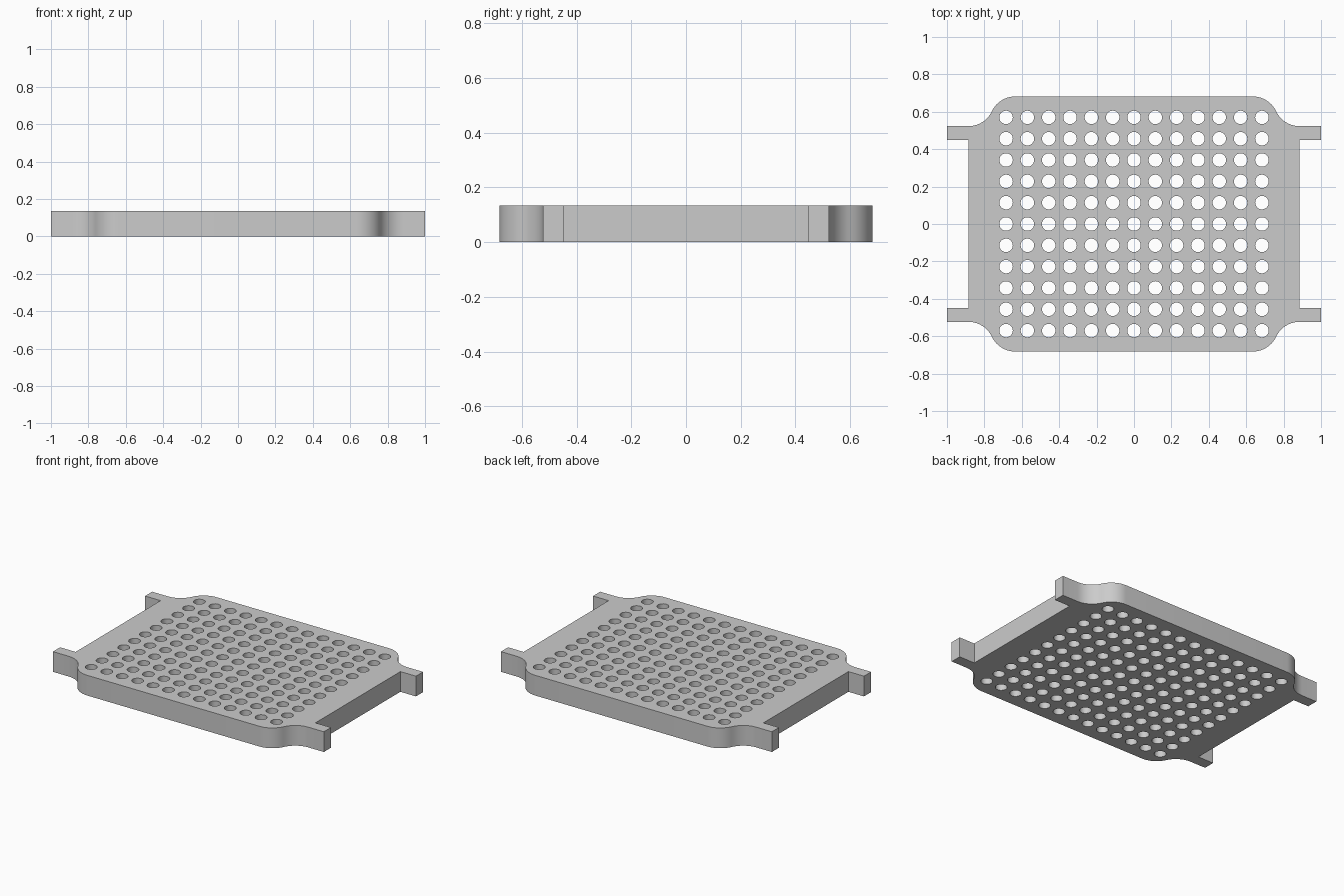
import bpy, bmesh
from math import sin, cos, radians, pi

if "Cube" in bpy.data.objects:
    bpy.data.objects.remove(bpy.data.objects["Cube"])

THICK = 0.135
HALF_Y = 0.682
ARM_TOP, ARM_BOTTOM = 0.523, 0.448
SIDE_X = 0.885
FLAT_X = 0.635
SWEEP, RADIUS, STEPS = radians(64.9), 0.138, 10
PITCH, HOLE_R = 0.114, 0.036
COLS, ROWS = 13, 11

grey = bpy.data.materials.new("plain grey")
grey.use_nodes = True
colour = (0.6, 0.6, 0.6, 1)
grey.diffuse_color = colour
grey.node_tree.nodes["Principled BSDF"].inputs["Base Color"].default_value = colour


def prism(bm, points, z0, z1):
    """Extrude a counter-clockwise outline between two heights."""
    face = bm.faces.new([bm.verts.new((x, y, z0)) for x, y in points])
    top = bmesh.ops.extrude_face_region(bm, geom=[face])["geom"]
    for v in top:
        if isinstance(v, bmesh.types.BMVert):
            v.co.z = z1


def make_object(name, bm):
    bmesh.ops.recalc_face_normals(bm, faces=bm.faces)
    mesh = bpy.data.meshes.new(name)
    bm.to_mesh(mesh)
    bm.free()
    obj = bpy.data.objects.new(name, mesh)
    bpy.context.collection.objects.link(obj)
    mesh.materials.append(grey)
    return obj


# One quarter of the outline: side wall, arm, then the S-curved shoulder
quarter = [(SIDE_X, ARM_BOTTOM), (1, ARM_BOTTOM), (1, ARM_TOP)]
for i in range(STEPS + 1):
    a = SWEEP * i / STEPS
    quarter.append((SIDE_X - RADIUS * sin(a), ARM_TOP + RADIUS * (1 - cos(a))))
for i in range(STEPS - 1, -1, -1):
    a = SWEEP * i / STEPS
    quarter.append((FLAT_X + RADIUS * sin(a), HALF_Y - RADIUS * (1 - cos(a))))

# Mirror the quarter into the full outline
half = quarter + [(-x, y) for x, y in reversed(quarter)]
outline = half + [(-x, -y) for x, y in half]
bm = bmesh.new()
prism(bm, outline, 0, THICK)
plate = make_object("perforated_plate", bm)

# Grid of round holes
bm = bmesh.new()
for col in range(COLS):
    for row in range(ROWS):
        cx = (col - (COLS - 1) / 2) * PITCH
        cy = (row - (ROWS - 1) / 2) * PITCH
        ring = [2 * pi * k / 24 for k in range(24)]
        prism(bm, [(cx + HOLE_R * cos(a), cy + HOLE_R * sin(a)) for a in ring],
              -0.1, THICK + 0.1)
cutter = make_object("hole_cutter", bm)
cutter.hide_render = True

cut = plate.modifiers.new("holes", 'BOOLEAN')
cut.operation = 'DIFFERENCE'
cut.solver = 'EXACT'
cut.object = cutter
bpy.ops.object.select_all(action='DESELECT')
plate.select_set(True)
bpy.context.view_layer.objects.active = plate
bpy.ops.object.modifier_apply(modifier=cut.name)
bpy.data.objects.remove(cutter)
bpy.ops.object.shade_smooth_by_angle(angle=radians(30))
